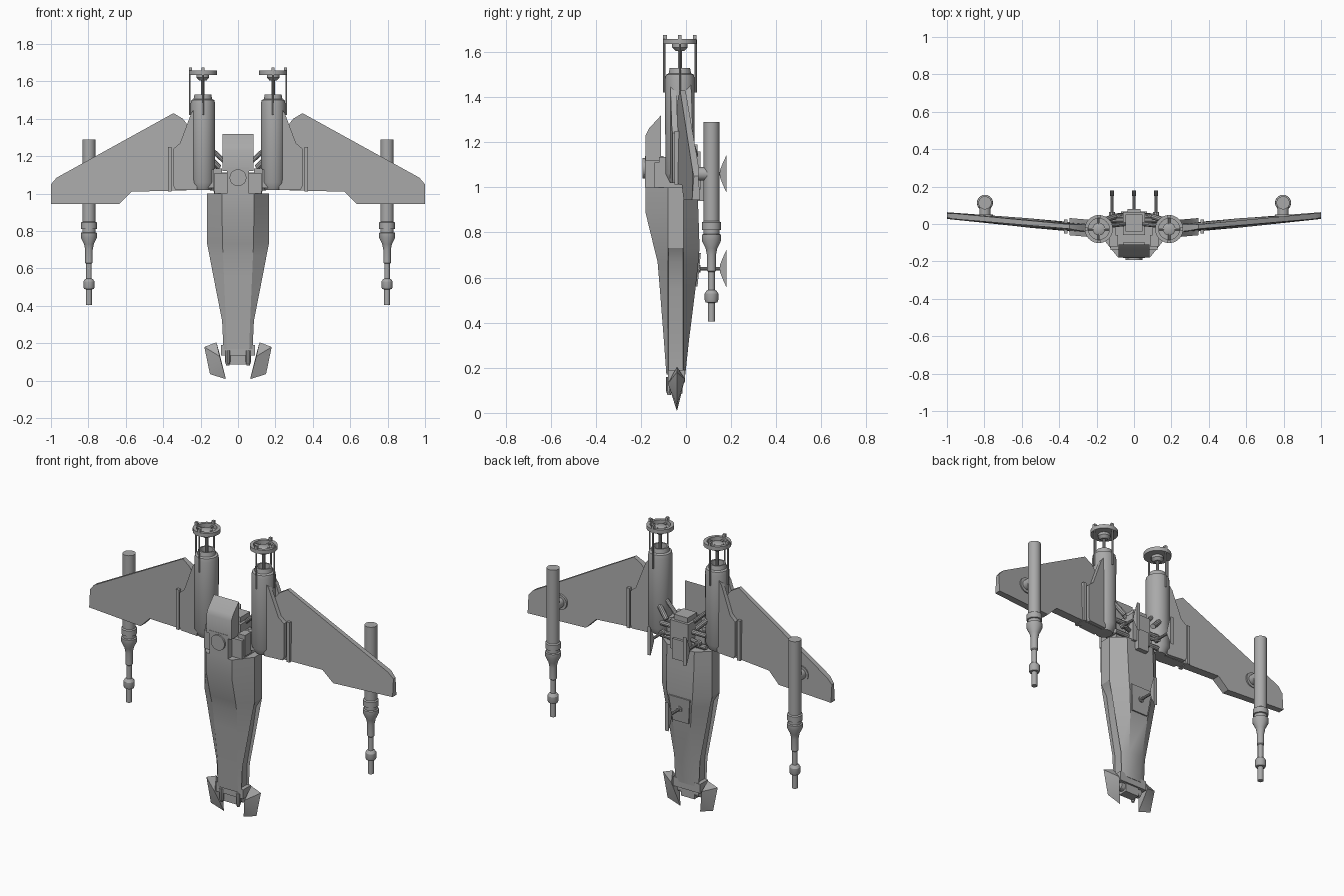
import bpy, bmesh, math
from mathutils import Vector

hull_grey = bpy.data.materials.new("hull_grey")
hull_grey.diffuse_color = (0.4, 0.4, 0.4, 1)


def finish(name, bm):
    bmesh.ops.recalc_face_normals(bm, faces=bm.faces)
    me = bpy.data.meshes.new(name)
    bm.to_mesh(me)
    bm.free()
    me.materials.append(hull_grey)
    ob = bpy.data.objects.new(name, me)
    bpy.context.collection.objects.link(ob)
    return ob


def loft(name, rings):
    """Skin a list of equal-length closed rings and cap the ends."""
    bm = bmesh.new()
    vs = [[bm.verts.new(p) for p in r] for r in rings]
    n = len(rings[0])
    for a, b in zip(vs, vs[1:]):
        for i in range(n):
            j = (i + 1) % n
            bm.faces.new((a[i], a[j], b[j], b[i]))
    bm.faces.new(vs[0])
    bm.faces.new(vs[-1])
    return finish(name, bm)


def box(name, x, y, z):
    return loft(name, [[(x[0], y[0], h), (x[1], y[0], h), (x[1], y[1], h), (x[0], y[1], h)] for h in z])


def tube(name, p, q, profile, n=20):
    """Lathe (distance, radius) pairs along the line p to q."""
    p, q = Vector(p), Vector(q)
    d = (q - p).normalized()
    u = d.orthogonal().normalized()
    v = d.cross(u)
    angles = [2 * math.pi * i / n for i in range(n)]
    return loft(name, [[p + d * t + (u * math.cos(a) + v * math.sin(a)) * r for a in angles]
                       for t, r in profile])


def rod(name, p, q, r, n=10):
    return tube(name, p, q, [(0, r), ((Vector(q) - Vector(p)).length, r)], n)


def lathe(name, x, y, profile, n=24):
    return tube(name, (x, y, 0), (x, y, 1), profile, n)


def hull(name, pts):
    bm = bmesh.new()
    for p in pts:
        bm.verts.new(p)
    bmesh.ops.convex_hull(bm, input=bm.verts)
    return finish(name, bm)


# Fuselage: z, half width, front y, front half width, back y, back half width, side groove depth
stations = [(0.17, 0.078, -0.087, 0.06, -0.003, 0.04, 0.012),
            (0.32, 0.085, -0.098, 0.065, 0.013, 0.045, 0.015),
            (0.55, 0.130, -0.116, 0.075, 0.042, 0.06, 0.02),
            (0.67, 0.153, -0.126, 0.08, 0.055, 0.075, 0.025),
            (0.73, 0.165, -0.141, 0.083, 0.06, 0.085, 0.0),
            (0.89, 0.165, -0.180, 0.085, 0.055, 0.09, 0.0),
            (1.00, 0.165, -0.180, 0.085, 0.05, 0.09, 0.0)]
rings = []
for z, w, yf, wf, yb, wb, g in stations:
    half = [(wf, yf), (w, -0.08), (w - g, -0.077), (w - g, -0.013), (w, -0.01), (wb, yb)]
    rings.append([(x, y, z) for x, y in half] + [(-x, y, z) for x, y in reversed(half)])
loft("fuselage", rings)

# Hood and intake behind the fuselage
loft("hood", [[(x, -0.18, 1.12), (x, -0.18, 1.23), (x, -0.165, 1.26), (x, -0.11, 1.32), (x, -0.11, 1.12)]
              for x in (-0.082, 0.082)])
box("intake_block", (-0.06, 0.06), (-0.182, -0.1), (1.0, 1.14))
rod("intake_ring", (0, -0.18, 1.085), (0, -0.192, 1.085), 0.045, 24)
box("rear_deck", (-0.125, 0.125), (-0.14, 0.0), (1.0, 1.11))

# Engine core
box("engine_core", (-0.06, 0.06), (-0.06, 0.065), (0.99, 1.16))
box("engine_core_cap", (-0.045, 0.045), (-0.04, 0.05), (1.16, 1.19))
box("engine_plate", (-0.035, 0.035), (0.05, 0.08), (0.94, 1.06))
for z in (1.03, 1.1):
    rod("engine_crossbar", (-0.15, 0.02, z), (0.15, 0.02, z), 0.014)

# Access panel under the lower antenna
loft("access_panel", [[(-w, y, z), (w, y, z), (w, y - 0.03, z), (-w, y - 0.03, z)]
                      for z, w, y in ((0.56, 0.052, 0.051), (0.71, 0.07, 0.066))])


def antenna(x, z, y0):
    """Stalk carrying a thin, hollow-edged blade."""
    rod("antenna_stalk", (x, y0, z), (x, 0.155, z), 0.008)
    rod("antenna_knob", (x, y0, z), (x, y0 + 0.025, z), 0.017)
    outline = [(0.15, -0.015), (0.162, -0.045), (0.18, -0.085), (0.18, 0.085), (0.162, 0.045), (0.15, 0.015)]
    loft("antenna_blade", [[(x + e, y, z + h) for y, h in outline] for e in (-0.011, 0.011)])


antenna(0, 0.64, 0.04)

# Nose cluster
box("nose_collar", (-0.09, 0.09), (-0.08, -0.005), (0.135, 0.19))
box("nose_block", (-0.045, 0.045), (-0.07, -0.015), (0.085, 0.14))
rod("nose_bar", (-0.07, -0.042, 0.12), (0.07, -0.042, 0.12), 0.025, 12)

for s in (-1, 1):
    # Nose fins
    hull("nose_fin", [(s * 0.18, -0.041, 0.18), (s * 0.115, -0.04, 0.205), (s * 0.065, -0.04, 0.008),
                      (s * 0.15, -0.041, 0.035), (s * 0.098, -0.08, 0.13), (s * 0.1, -0.005, 0.15)])
    tube("nose_lug", (s * 0.055, -0.075, 0.08), (s * 0.055, -0.075, 0.16),
         [(0, 0.008), (0.02, 0.014), (0.08, 0.014)], 10)

    # Engine nacelle with hollow top collar
    cx, cy = s * 0.188, -0.027
    lathe("nacelle", cx, cy, [(1.02, 0.045), (1.06, 0.065), (1.48, 0.066), (1.50, 0.062), (1.505, 0.05),
                              (1.53, 0.045), (1.53, 0.036), (1.47, 0.034)], 28)
    # Vane ring carried above the nacelle on rods
    lathe("vane_ring", cx, cy, [(1.635, 0.056), (1.635, 0.075), (1.658, 0.075), (1.658, 0.056), (1.635, 0.056)], 28)
    lathe("vane_hub", cx, cy, [(1.605, 0.02), (1.62, 0.034), (1.645, 0.034), (1.65, 0.025)], 16)
    for k in range(4):
        dx, dy = [(1, 0), (0, 1), (-1, 0), (0, -1)][k]
        rod("vane_spoke", (cx, cy, 1.643), (cx + dx * 0.07, cy + dy * 0.07, 1.643), 0.007, 6)
    for dx, dy in ((s, 0), (0, 1), (0, -1)):
        rod("vane_rod", (cx + dx * 0.07, cy + dy * 0.07, 1.42), (cx + dx * 0.07, cy + dy * 0.07, 1.655), 0.005, 8)
        box("vane_clip", (cx + dx * 0.066 - 0.008, cx + dx * 0.066 + 0.008),
            (cy + dy * 0.066 - 0.008, cy + dy * 0.066 + 0.008), (1.65, 1.675))
    rod("vane_shaft", (cx, cy, 1.46), (cx, cy, 1.62), 0.009)

    # Wing, rising gently outward, thinner at the leading edge
    plan = [(0.2, 1.02, 0.025), (0.2, 1.28, 0.02), (0.295, 1.40, 0.017), (0.345, 1.43, 0.012),
            (0.97, 1.085, 0.015), (1.0, 1.05, 0.01), (1.0, 0.945, 0.018), (0.635, 0.945, 0.023),
            (0.57, 1.01, 0.025)]
    loft("wing", [[(s * x, -0.045 + 0.09 * x + e * t, z) for x, z, t in plan] for e in (-1, 1)])

    # Fairing plates sandwiching the wing root
    plate = [(0.22, 1.02), (0.335, 1.02), (0.345, 1.04), (0.345, 1.24), (0.31, 1.27), (0.25, 1.43), (0.22, 1.47)]
    for e in (-1, 1):
        loft("wing_root_fairing", [[(s * x, -0.045 + 0.09 * x + e * t, z) for x, z in plate]
                                   for t in (0.02, 0.046)])
    box("fairing_rib", sorted((s * 0.355, s * 0.375)), (-0.05, 0.025), (1.012, 1.25))

    # Brackets and struts from nacelle to engine core
    box("nacelle_bracket", sorted((s * 0.10, s * 0.165)), (-0.07, -0.01), (1.03, 1.13))
    box("front_box", sorted((s * 0.085, s * 0.13)), (-0.12, -0.06), (1.01, 1.135))
    rod("upper_strut", (s * 0.14, -0.01, 1.235), (s * 0.05, 0.0, 1.15), 0.012)
    rod("rear_strut", (s * 0.16, 0.02, 1.20), (s * 0.1, 0.04, 1.14), 0.015)
    rod("antenna_arm", (s * 0.05, 0.03, 1.06), (s * 0.118, 0.05, 1.06), 0.012)
    antenna(s * 0.118, 1.06, 0.04)

    # Wing-tip gun on a round mount
    gx, gy = s * 0.797, 0.113
    lathe("gun", gx, gy, [(0.405, 0.016), (0.488, 0.016), (0.49, 0.026), (0.50, 0.03), (0.53, 0.03),
                          (0.542, 0.022), (0.545, 0.015), (0.625, 0.015), (0.63, 0.02), (0.70, 0.02),
                          (0.73, 0.026), (0.765, 0.043), (0.79, 0.043), (0.793, 0.035), (0.81, 0.035),
                          (0.812, 0.042), (0.845, 0.042), (0.85, 0.035), (1.29, 0.035)])
    rod("gun_mount", (gx, 0.02, 1.06), (gx, 0.10, 1.06), 0.03, 20)
    rod("gun_mount_base", (gx, 0.03, 1.06), (gx, 0.052, 1.06), 0.045, 20)

# Smooth round parts while keeping hard edges
bpy.ops.object.select_all(action='SELECT')
bpy.context.view_layer.objects.active = bpy.data.objects["fuselage"]
bpy.ops.object.shade_smooth_by_angle(angle=math.radians(30))
